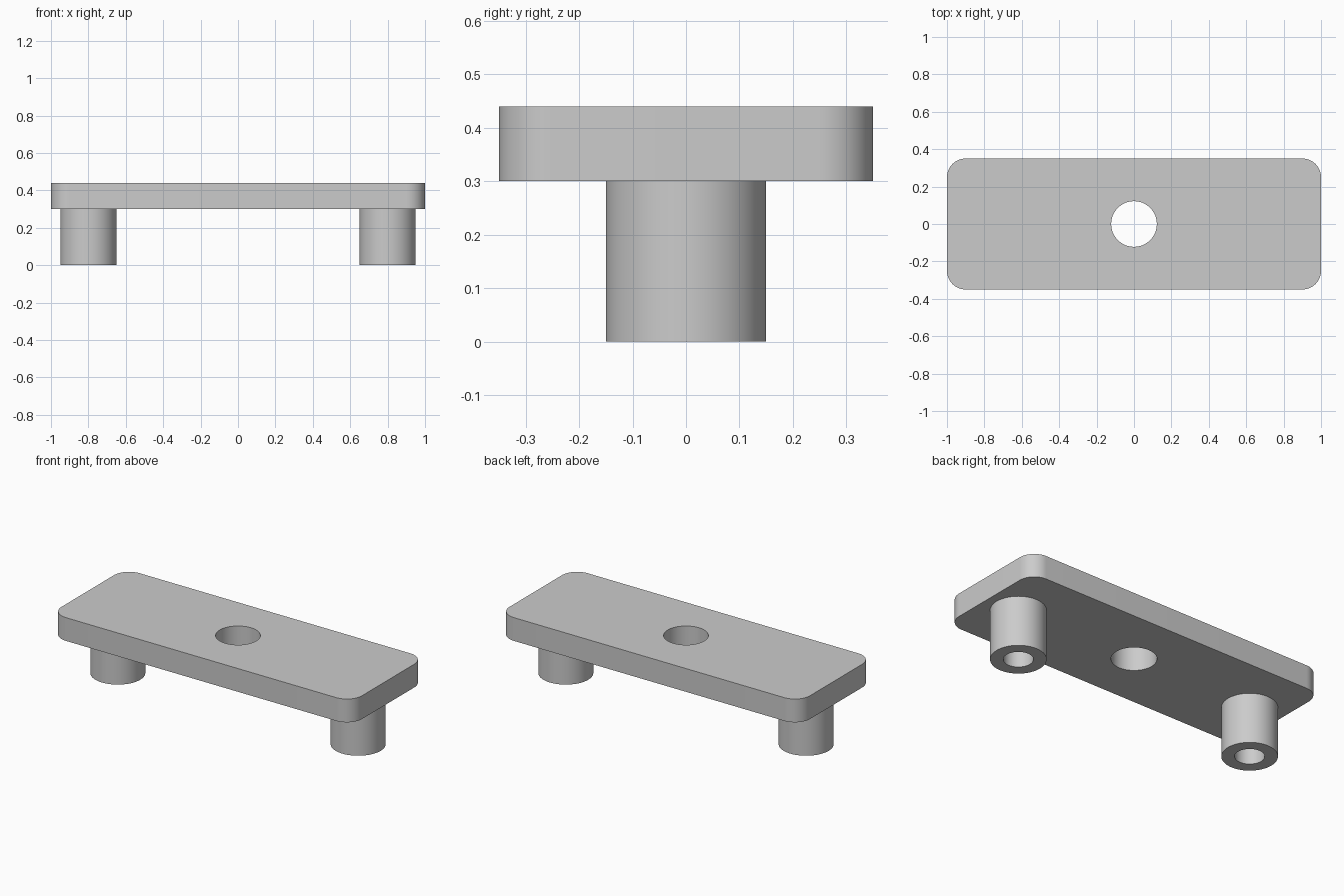
import bpy, bmesh
from math import sin, cos, pi, radians

cube = bpy.data.objects.get("Cube")
if cube:
    bpy.data.objects.remove(cube, do_unlink=True)

grey = bpy.data.materials.new("plain grey")
grey.use_nodes = True
grey.diffuse_color = (0.6, 0.6, 0.6, 1)
grey.node_tree.nodes["Principled BSDF"].inputs["Base Color"].default_value = (0.6, 0.6, 0.6, 1)


def circle(radius, cx=0, steps=64):
    return [(cx + radius * cos(2 * pi * i / steps), radius * sin(2 * pi * i / steps))
            for i in range(steps)]


def rounded_rectangle(half_x, half_y, radius, steps=16):
    corners = [(1, 1), (-1, 1), (-1, -1), (1, -1)]
    points = []
    for quarter, (sx, sy) in enumerate(corners):
        for i in range(steps + 1):
            a = (quarter + i / steps) * pi / 2
            points.append((sx * (half_x - radius) + radius * cos(a),
                           sy * (half_y - radius) + radius * sin(a)))
    return points


def extrude_outlines(name, outlines, bottom, top):
    """Solid from an outer outline and its hole, extruded upward."""
    bm = bmesh.new()
    edges = []
    for outline in outlines:
        verts = [bm.verts.new((x, y, bottom)) for x, y in outline]
        edges += [bm.edges.new((verts[i - 1], verts[i])) for i in range(len(verts))]
    bmesh.ops.triangle_fill(bm, edges=edges, use_beauty=True, normal=(0, 0, 1))
    result = bmesh.ops.extrude_face_region(bm, geom=bm.faces[:], use_keep_orig=True)
    raised = [g for g in result["geom"] if isinstance(g, bmesh.types.BMVert)]
    bmesh.ops.translate(bm, verts=raised, vec=(0, 0, top - bottom))
    bmesh.ops.recalc_face_normals(bm, faces=bm.faces[:])
    mesh = bpy.data.meshes.new(name)
    bm.to_mesh(mesh)
    bm.free()
    mesh.materials.append(grey)
    obj = bpy.data.objects.new(name, mesh)
    bpy.context.collection.objects.link(obj)
    bpy.ops.object.select_all(action="DESELECT")
    obj.select_set(True)
    bpy.context.view_layer.objects.active = obj
    bpy.ops.object.shade_smooth_by_angle(angle=radians(30))
    return obj


# Flat plate with rounded corners and a centre hole
extrude_outlines("plate", [rounded_rectangle(1, 0.35, 0.1), circle(0.122)], 0.30, 0.44)

# Hollow round posts, open at the bottom and closed by the plate
for side, x in (("left", 0.8), ("right", -0.8)):
    extrude_outlines(side + "_post", [circle(0.15, x), circle(0.08, x)], 0, 0.30)
